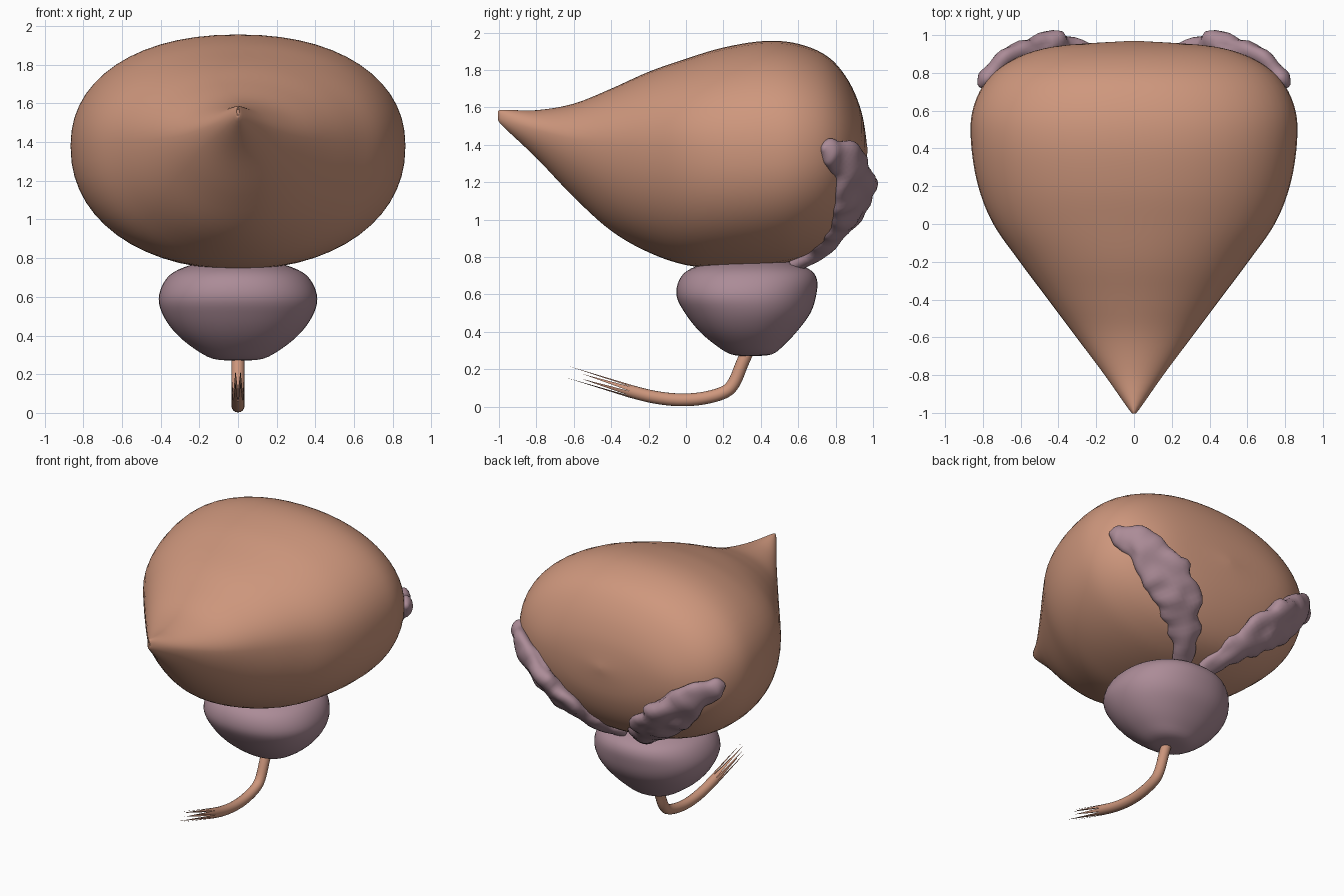
import bpy, bmesh, math
from mathutils import Vector, noise

if "Cube" in bpy.data.objects:
    bpy.data.objects.remove(bpy.data.objects["Cube"])


def material(name, colour):
    mat = bpy.data.materials.new(name)
    mat.use_nodes = True
    mat.diffuse_color = (*colour, 1)
    mat.node_tree.nodes["Principled BSDF"].inputs["Base Color"].default_value = (*colour, 1)
    return mat


tan = material("warm tan", (0.62, 0.31, 0.205))
mauve = material("dusty mauve", (0.41, 0.26, 0.31))


def spline(keys, steps):
    """Smooth curve through key tuples of any length."""
    result = []
    for i in range(len(keys) - 1):
        a, b = keys[max(i - 1, 0)], keys[i]
        c, d = keys[i + 1], keys[min(i + 2, len(keys) - 1)]
        for s in range(steps):
            t = s / steps
            result.append([q + t / 2 * (r - p + t * (2*p - 5*q + 4*r - w + t * (3*(q - r) + w - p)))
                           for p, q, r, w in zip(a, b, c, d)])
    return result + [list(keys[-1])]


def signed_power(value, power):
    return math.copysign(abs(value) ** power, value)


def skin(bm, rings, cap_end=True):
    """Bridge consecutive rings of points and close the ends."""
    loops = [[bm.verts.new(p) for p in ring] for ring in rings]
    for a, b in zip(loops, loops[1:]):
        for i in range(len(a)):
            j = (i + 1) % len(a)
            bm.faces.new((a[i], a[j], b[j], b[i]))
    bm.faces.new(loops[0])
    if cap_end:
        bm.faces.new(loops[-1])
    return loops


def finish(bm, name, mat):
    bmesh.ops.remove_doubles(bm, verts=bm.verts, dist=0.0005)
    bmesh.ops.recalc_face_normals(bm, faces=bm.faces)
    mesh = bpy.data.meshes.new(name)
    bm.to_mesh(mesh)
    bm.free()
    mesh.materials.append(mat)
    obj = bpy.data.objects.new(name, mesh)
    bpy.context.collection.objects.link(obj)
    bpy.ops.object.select_all(action="DESELECT")
    obj.select_set(True)
    bpy.context.view_layer.objects.active = obj
    bpy.ops.object.shade_smooth_by_angle(angle=math.radians(60))


def oval(count, power=1):
    """Unit oval points; a power below one gives fuller corners."""
    turns = [math.tau * i / count for i in range(count)]
    return [(signed_power(math.cos(a), power), signed_power(math.sin(a), power)) for a in turns]


# Pouch: cross-sections from the pointed front to the blunt back
# (y, top, widest height, bottom, half width, corner power)
pouch_keys = [
    (-1, 1.57, 1.56, 1.54, 0.004, 1), (-0.985, 1.587, 1.54, 1.505, 0.025, 1),
    (-0.8, 1.585, 1.48, 1.33, 0.155, 1.05), (-0.6, 1.62, 1.43, 1.12, 0.305, 1.05),
    (-0.4, 1.7, 1.41, 0.94, 0.455, 1), (-0.2, 1.79, 1.4, 0.825, 0.605, 0.97),
    (0, 1.86, 1.39, 0.757, 0.745, 0.94), (0.2, 1.92, 1.38, 0.742, 0.825, 0.92),
    (0.42, 1.955, 1.38, 0.752, 0.862, 0.91), (0.6, 1.94, 1.38, 0.785, 0.855, 0.92),
    (0.76, 1.87, 1.38, 0.86, 0.78, 0.94), (0.87, 1.74, 1.38, 0.99, 0.64, 0.95),
    (0.94, 1.57, 1.38, 1.16, 0.42, 0.97), (0.97, 1.38, 1.37, 1.36, 0.01, 1)]
bm = bmesh.new()
skin(bm, [[(half * c, y, mid + s * (top - mid if s > 0 else mid - low))
           for c, s in oval(56, power)]
          for y, top, mid, low, half, power in spline(pouch_keys, 5)])
finish(bm, "pouch", tan)

# Gland: stacked ovals (height, half width, front y, back y)
gland_keys = [
    (0.27, 0.01, 0.33, 0.35), (0.28, 0.13, 0.24, 0.46), (0.335, 0.23, 0.15, 0.53),
    (0.41, 0.32, 0.065, 0.6), (0.5, 0.385, -0.005, 0.665), (0.59, 0.41, -0.05, 0.695),
    (0.68, 0.38, -0.035, 0.7), (0.74, 0.31, 0.03, 0.65), (0.79, 0.16, 0.18, 0.5)]
bm = bmesh.new()
skin(bm, [[(half * c, (front + back + (back - front) * s) / 2, z) for c, s in oval(48, 0.92)]
          for z, half, front, back in spline(gland_keys, 4)])
finish(bm, "gland", mauve)

# Lumpy side glands lying against the back of the pouch
# (x, y, z, half breadth, half thickness)
lobe_keys = [
    (0.09, 0.59, 0.76, 0.06, 0.04), (0.17, 0.71, 0.85, 0.1, 0.055),
    (0.3, 0.82, 0.97, 0.135, 0.065), (0.44, 0.89, 1.1, 0.15, 0.07),
    (0.57, 0.89, 1.22, 0.14, 0.07), (0.69, 0.84, 1.31, 0.11, 0.065),
    (0.775, 0.77, 1.37, 0.075, 0.05), (0.82, 0.73, 1.385, 0.01, 0.01)]
path = spline(lobe_keys, 6)
centre = Vector((0, 0.3, 1.38))
for side, name in ((1, "left_side_gland"), (-1, "right_side_gland")):
    rings = []
    for i, (x, y, z, broad, thick) in enumerate(path):
        spot = Vector((x, y, z))
        along = Vector(path[min(i + 1, len(path) - 1)][:3]) - Vector(path[max(i - 1, 0)][:3])
        along.normalize()
        out = spot - centre
        out = (out - along * out.dot(along)).normalized()
        across = along.cross(out)
        ring = []
        for c, s in oval(28):
            offset = across * broad * c + out * thick * s
            p = spot + offset * (1 + 0.38 * noise.noise((spot + offset) * 9))
            ring.append((side * p.x, p.y, p.z))
        rings.append(ring)
    bm = bmesh.new()
    skin(bm, rings)
    finish(bm, name, mauve)

# Outlet tube: bent pipe whose open end is torn into thin pointed strips
tube_path = spline([
    (0.34, 0.32), (0.3, 0.23), (0.255, 0.125), (0.2, 0.075), (0.08, 0.043),
    (-0.05, 0.037), (-0.18, 0.053), (-0.3, 0.083)], 5)
radius, sides = 0.034, 16
rings = []
for i, (y, z) in enumerate(tube_path):
    ahead, behind = tube_path[min(i + 1, len(tube_path) - 1)], tube_path[max(i - 1, 0)]
    along = Vector((0, ahead[0] - behind[0], ahead[1] - behind[1])).normalized()
    up = along.cross(Vector((1, 0, 0)))
    rings.append([Vector((0, y, z)) + radius * (Vector((c, 0, 0)) + up * s)
                  for c, s in oval(sides)])
bm = bmesh.new()
end = skin(bm, rings, cap_end=False)[-1]
for i in range(0, sides, 2):
    a, b, c = end[i], end[i + 1], end[(i + 2) % sides]
    reach = 0.2 + 0.17 * abs(math.sin(math.tau * (i + 1) / sides))
    tip = bm.verts.new(b.co + (along + Vector((0, 0, 0.04))) * reach)
    bm.faces.new((a, b, tip))
    bm.faces.new((b, c, tip))
finish(bm, "outlet_tube", tan)
